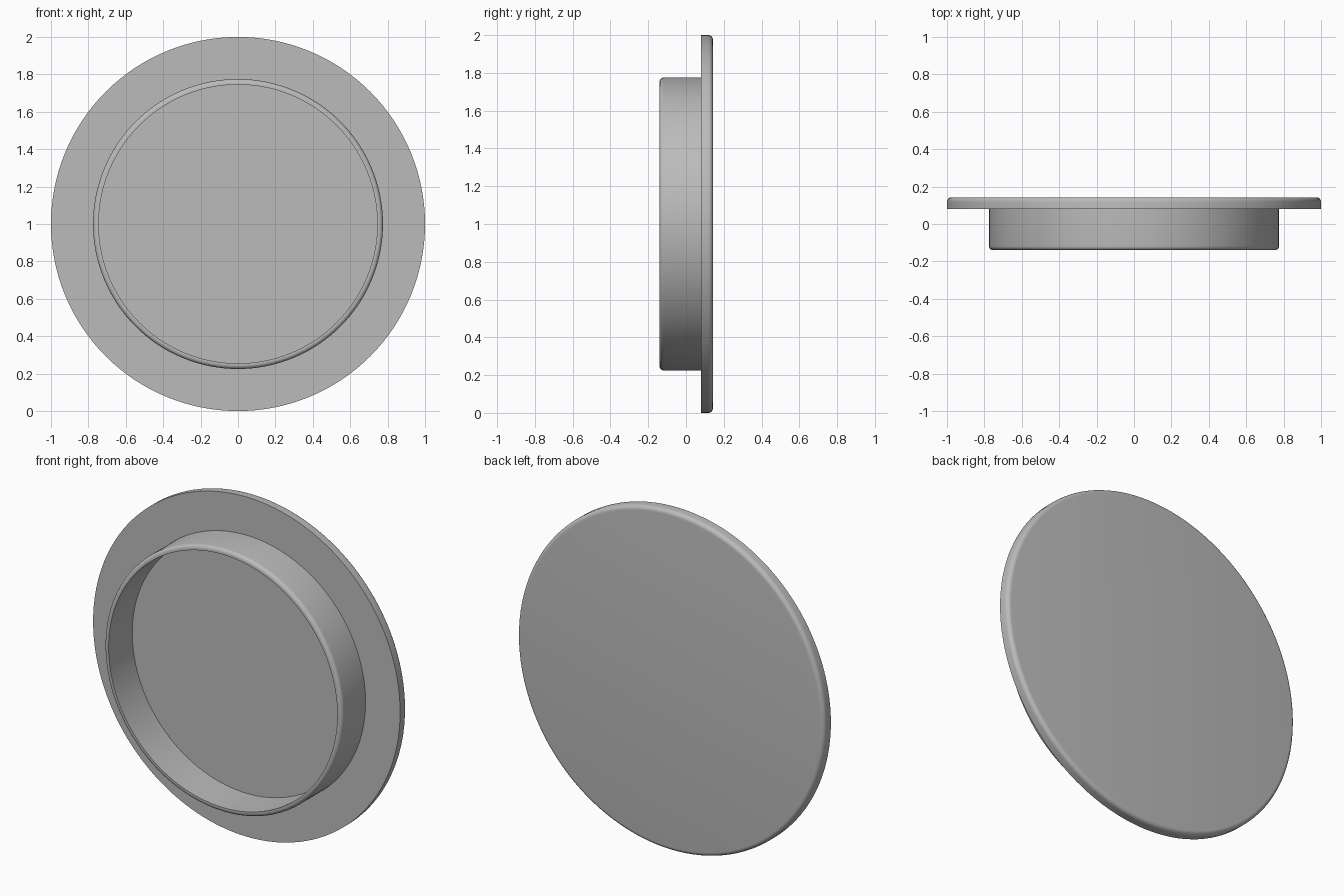
import bpy, bmesh, math

cube = bpy.data.objects.get("Cube")
if cube:
    bpy.data.objects.remove(cube, do_unlink=True)

SEGMENTS = 128
FRONT, SEAT, BACK = -0.14, 0.08, 0.143

grey = bpy.data.materials.new("plain grey")
grey.use_nodes = True
colour = (0.5, 0.5, 0.5, 1)
grey.diffuse_color = colour
grey.node_tree.nodes["Principled BSDF"].inputs["Base Color"].default_value = colour


def rounded(radius, y, r, inward):
    """Quarter-round corner from the outer wall to an end face."""
    steps = [math.pi / 2 * i / 6 for i in range(7)]
    return [(radius - r + r * math.cos(a), y + inward * r * (1 - math.sin(a))) for a in steps]


def lathe(name, profile, closed):
    """Spin a (radius, y) profile around the horizontal y axis."""
    bm = bmesh.new()
    verts = [bm.verts.new((r, y, 1)) for r, y in profile]
    pairs = list(zip(verts, verts[1:] + verts[:1])) if closed else list(zip(verts, verts[1:]))
    edges = [bm.edges.new(p) for p in pairs]
    bmesh.ops.spin(bm, geom=verts + edges, cent=(0, 0, 1), axis=(0, 1, 0),
                   angle=math.tau, steps=SEGMENTS, use_duplicate=False)
    bmesh.ops.remove_doubles(bm, verts=bm.verts, dist=1e-4)
    # Close the open ends with flat caps
    if not closed:
        bmesh.ops.holes_fill(bm, edges=[e for e in bm.edges if e.is_boundary], sides=0)
    bmesh.ops.recalc_face_normals(bm, faces=bm.faces)
    mesh = bpy.data.meshes.new(name)
    bm.to_mesh(mesh)
    bm.free()
    mesh.materials.append(grey)
    obj = bpy.data.objects.new(name, mesh)
    bpy.context.collection.objects.link(obj)
    bpy.ops.object.select_all(action='DESELECT')
    obj.select_set(True)
    bpy.context.view_layer.objects.active = obj
    bpy.ops.object.shade_smooth_by_angle(angle=math.radians(30))


# Flat disc with a rounded back edge
lathe("flange_disc", [(1, SEAT)] + rounded(1, BACK, 0.025, -1), False)

# Thin collar with a rounded outer lip, open at the front
lathe("collar_ring", [(0.775, SEAT)] + rounded(0.775, FRONT, 0.022, 1)
      + [(0.745, FRONT), (0.745, SEAT)], True)
